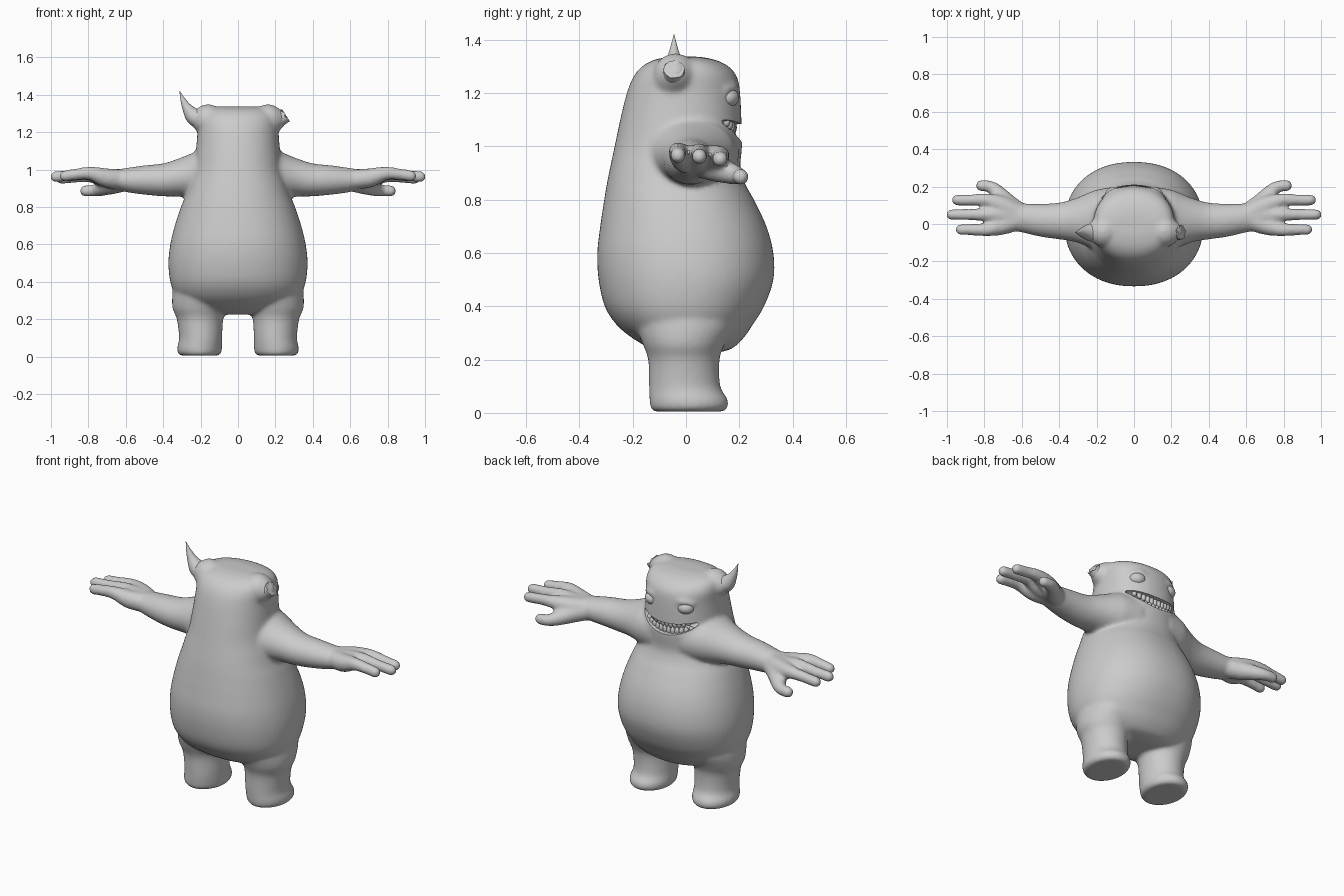
import bpy, bmesh, math
from mathutils import Matrix, Vector

if "Cube" in bpy.data.objects:
    bpy.data.objects.remove(bpy.data.objects["Cube"])


def spline(pts, steps):
    """Smooth interpolation through tuples of numbers."""
    out = []
    for i in range(len(pts) - 1):
        a, b, c, d = (pts[max(0, min(len(pts) - 1, i + k))] for k in (-1, 0, 1, 2))
        for s in range(steps):
            t = s / steps
            out.append([0.5 * (2 * q + (r - p) * t + (2 * p - 5 * q + 4 * r - w) * t * t
                               + (3 * q - p - 3 * r + w) * t ** 3)
                        for p, q, r, w in zip(a, b, c, d)])
    return out + [list(pts[-1])]


def loft(bm, rings, axis='z', side=1, power=2.0, n=48):
    """Rings of (t, centre u, centre v, radius u, radius v) along z or x."""
    loops = []
    for t, cu, cv, ru, rv in spline(rings, 5):
        loop = []
        for k in range(n):
            c, s = math.cos(2 * math.pi * k / n), math.sin(2 * math.pi * k / n)
            u = cu + ru * math.copysign(abs(c) ** (2 / power), c)
            v = cv + rv * math.copysign(abs(s) ** (2 / power), s)
            co = (side * u, v, t) if axis == 'z' else (side * t, u, v)
            loop.append(bm.verts.new(co))
        loops.append(loop)
    for a, b in zip(loops, loops[1:]):
        for k in range(n):
            bm.faces.new((a[k], a[(k + 1) % n], b[(k + 1) % n], b[k]))
    bm.faces.new(loops[0])
    bm.faces.new(loops[-1])


def blobs(bm, pts, side=1, steps=6):
    """Chain of balls (x, y, z, radius)."""
    for x, y, z, r in spline(pts, steps):
        bmesh.ops.create_icosphere(bm, subdivisions=3, radius=r,
                                   matrix=Matrix.Translation((side * x, y, z)))


def finish(bm, name):
    bmesh.ops.recalc_face_normals(bm, faces=bm.faces[:])
    me = bpy.data.meshes.new(name)
    bm.to_mesh(me)
    bm.free()
    ob = bpy.data.objects.new(name, me)
    bpy.context.collection.objects.link(ob)
    return ob


def select(ob):
    bpy.ops.object.select_all(action='DESELECT')
    ob.select_set(True)
    bpy.context.view_layer.objects.active = ob


def face_y(x):
    return -0.02 + 0.225 * (1 - (abs(x) / 0.225) ** 2.4) ** (1 / 2.4)


def mouth_z(x):
    return 1.05 + 0.04 * (x / 0.17) ** 2


# torso and head: (z, half width, back y, front y)
profile = [(0.225, 0.10, -0.08, 0.11), (0.24, 0.20, -0.13, 0.17), (0.28, 0.285, -0.20, 0.215),
           (0.33, 0.335, -0.26, 0.25), (0.40, 0.362, -0.305, 0.293), (0.50, 0.372, -0.328, 0.328),
           (0.60, 0.362, -0.333, 0.328), (0.70, 0.338, -0.322, 0.302), (0.80, 0.305, -0.307, 0.255),
           (0.86, 0.28, -0.297, 0.222), (0.92, 0.26, -0.285, 0.204), (1.00, 0.238, -0.268, 0.210),
           (1.10, 0.225, -0.247, 0.208), (1.20, 0.217, -0.222, 0.203), (1.26, 0.217, -0.198, 0.192),
           (1.30, 0.207, -0.165, 0.160), (1.325, 0.18, -0.12, 0.11), (1.337, 0.12, -0.06, 0.05)]
bm = bmesh.new()
loft(bm, [(z, 0, (a + b) / 2, w, (b - a) / 2) for z, w, a, b in profile], power=2.2, n=72)

for s in (1, -1):
    # leg and foot
    loft(bm, [(0.005, 0.205, 0.01, 0.10, 0.13), (0.02, 0.206, 0.012, 0.116, 0.145),
              (0.05, 0.205, 0.010, 0.120, 0.147), (0.10, 0.20, -0.005, 0.115, 0.134),
              (0.20, 0.203, -0.008, 0.124, 0.134), (0.26, 0.205, -0.008, 0.145, 0.155),
              (0.34, 0.19, 0, 0.16, 0.19), (0.45, 0.17, 0, 0.16, 0.2)], side=s)
    # arm
    loft(bm, [(0.10, 0.01, 0.975, 0.19, 0.16), (0.20, 0.018, 0.972, 0.165, 0.138),
              (0.25, 0.022, 0.967, 0.142, 0.119), (0.32, 0.02, 0.957, 0.115, 0.101),
              (0.40, 0.016, 0.945, 0.098, 0.088), (0.50, 0.020, 0.944, 0.088, 0.078),
              (0.60, 0.032, 0.944, 0.077, 0.064), (0.68, 0.036, 0.95, 0.066, 0.045)],
         axis='x', side=s)
    # fingers fanning out of the palm, then thumb
    for y, z, tip in ((-0.03, 0.972, 0.925), (0.05, 0.968, 0.975), (0.128, 0.958, 0.945)):
        blobs(bm, [(0.58, 0.035, 0.945, 0.055), (0.70, 0.04 + (y - 0.04) * 0.65, 0.955, 0.052),
                   (0.79, y, z + 0.008, 0.036), (0.87, y, z + 0.002, 0.031),
                   (tip, y, z - 0.006, 0.030)], s)
    blobs(bm, [(0.60, 0.05, 0.94, 0.056), (0.67, 0.105, 0.92, 0.052),
               (0.73, 0.17, 0.898, 0.040), (0.77, 0.20, 0.888, 0.032), (0.815, 0.205, 0.886, 0.031)], s)
    # swelling under the horn, brow over the eye
    blobs(bm, [(0.16, -0.04, 1.265, 0.085), (0.21, -0.04, 1.27, 0.052)], s)
    blobs(bm, [(0.055, 0.183, 1.205, 0.014), (0.10, 0.178, 1.222, 0.017),
               (0.15, 0.150, 1.212, 0.014)], s)
# lower lip
blobs(bm, [(x, face_y(x) - 0.012, mouth_z(x) - 0.042, 0.018)
           for x in (-0.16, -0.1, -0.05, 0, 0.05, 0.1, 0.16)])
body = finish(bm, "body")

# mouth cutter
bm = bmesh.new()
loft(bm, [(x, face_y(x), mouth_z(x), 0.06, 0.034 * math.sqrt(1.02 - (x / 0.175) ** 2))
          for x in (-0.175, -0.165, -0.14, -0.09, -0.04, 0, 0.04, 0.09, 0.14, 0.165, 0.175)],
     axis='x', n=24)
cutter = finish(bm, "mouth_cutter")
cutter.hide_render = True

m = body.modifiers.new("merge", 'REMESH')
m.mode, m.voxel_size = 'VOXEL', 0.01
m = body.modifiers.new("blend", 'SMOOTH')
m.factor, m.iterations = 0.5, 9
m = body.modifiers.new("mouth", 'BOOLEAN')
m.operation, m.object = 'DIFFERENCE', cutter
select(body)
bpy.ops.object.convert(target='MESH')
bpy.ops.object.shade_smooth_by_angle(angle=math.radians(40))
bpy.data.objects.remove(cutter)

# teeth: two rows along the smile
bm = bmesh.new()
for row in (-1, 1):
    for i in range(12 if row < 0 else 11):
        x = (i - (5.5 if row < 0 else 5)) * 0.025
        h = 0.028 * (1 - 0.5 * (x / 0.16) ** 2)
        pos = Vector((x, face_y(x) - 0.028, mouth_z(x) + row * 0.021))
        bmesh.ops.create_icosphere(bm, subdivisions=2, radius=1,
                                   matrix=Matrix.Translation(pos) @ Matrix.Diagonal((0.014, 0.014, h, 1)))
select(finish(bm, "teeth"))
bpy.ops.object.shade_smooth()

# eyes
for s, name in ((1, "eye_a"), (-1, "eye_b")):
    bm = bmesh.new()
    bmesh.ops.create_uvsphere(bm, u_segments=32, v_segments=16, radius=1,
                              matrix=Matrix.Translation((s * 0.108, 0.155, 1.183))
                              @ Matrix.Rotation(-s * 0.35, 4, 'Z')
                              @ Matrix.Diagonal((0.048, 0.043, 0.037, 1)))
    select(finish(bm, name))
    bpy.ops.object.shade_smooth()


# horns: one curved spike, one broken stump
def horn(name, pts):
    bm = bmesh.new()
    path = spline(pts, 6)
    loops = []
    for i, (x, z, r) in enumerate(path):
        a, b = path[max(i - 1, 0)], path[min(i + 1, len(path) - 1)]
        d = Vector((b[0] - a[0], 0, b[1] - a[1])).normalized()
        side = Vector((d.z, 0, -d.x))
        loops.append([bm.verts.new(Vector((x, -0.045, z)) + side * r * math.cos(t)
                                   + Vector((0, r * math.sin(t), 0)))
                      for t in (2 * math.pi * k / 24 for k in range(24))])
    for a, b in zip(loops, loops[1:]):
        for k in range(24):
            bm.faces.new((a[k], a[(k + 1) % 24], b[(k + 1) % 24], b[k]))
    bm.faces.new(loops[0])
    bm.faces.new(loops[-1])
    if name == "broken_horn":
        for k, v in enumerate(loops[-1]):
            v.co.x += 0.006 * math.sin(k * 1.6)
    select(finish(bm, name))
    bpy.ops.object.shade_smooth_by_angle(angle=math.radians(40))


horn("horn", [(-0.18, 1.262, 0.058), (-0.235, 1.285, 0.047), (-0.272, 1.33, 0.027),
              (-0.295, 1.375, 0.013), (-0.312, 1.42, 0.001)])
horn("broken_horn", [(0.17, 1.255, 0.05), (0.22, 1.27, 0.042), (0.252, 1.29, 0.039)])
